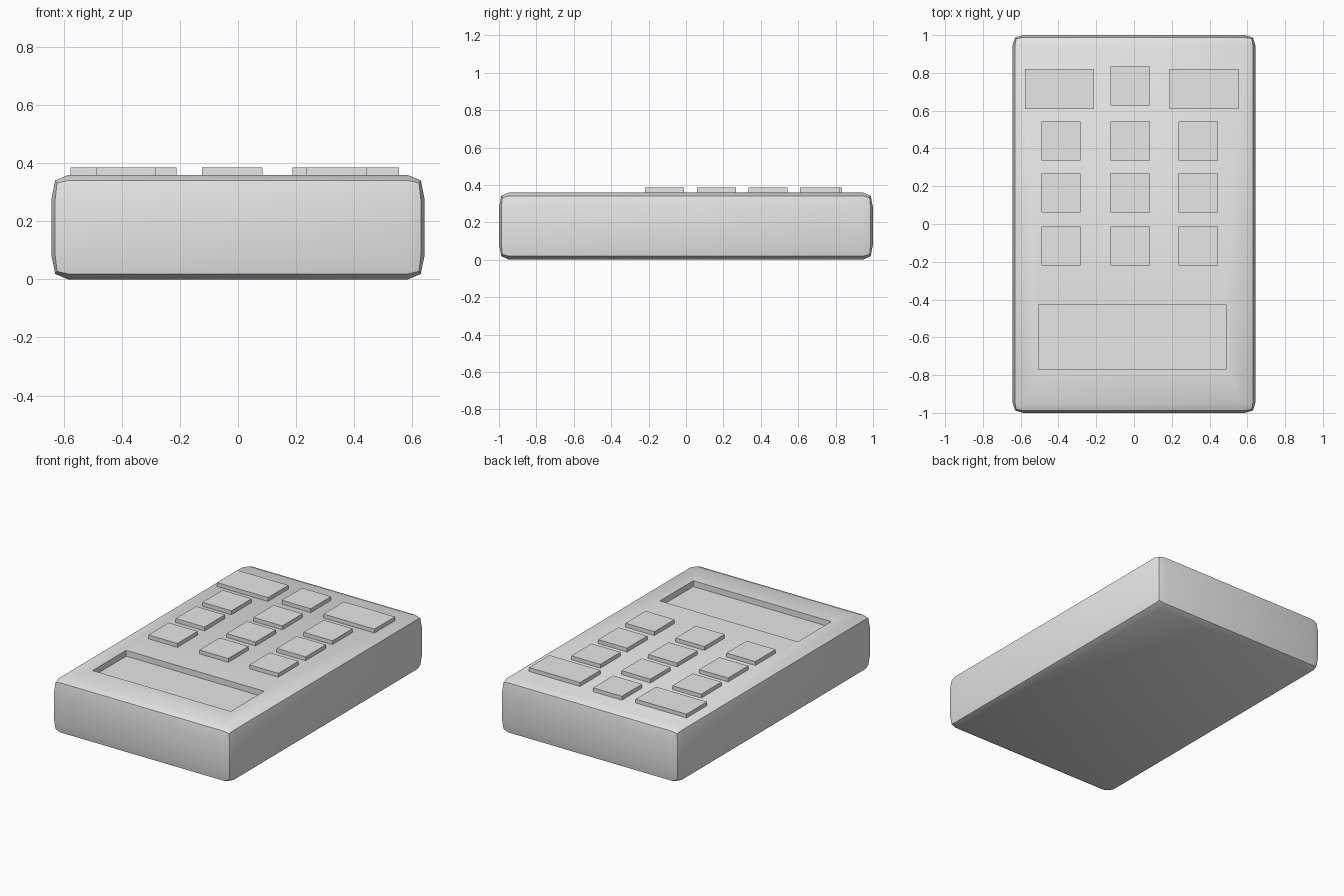
import bpy, bmesh
from math import radians
from mathutils import Matrix, Vector

cube = bpy.data.objects.get("Cube")
if cube:
    bpy.data.objects.remove(cube, do_unlink=True)

grey = bpy.data.materials.new("plain_grey")
grey.use_nodes = True
colour = (0.8, 0.8, 0.8, 1)
grey.diffuse_color = colour
grey.node_tree.nodes["Principled BSDF"].inputs["Base Color"].default_value = colour


def box(name, x, y, z, bevel=0, stretch=(1, 1, 1)):
    """Box spanning three (low, high) ranges; stretch skews the bevel width per axis."""
    bm = bmesh.new()
    size = [b - a for a, b in (x, y, z)]
    centre = Vector([(a + b) / 2 for a, b in (x, y, z)])
    bmesh.ops.create_cube(bm, size=1)
    bmesh.ops.scale(bm, vec=[s / k for s, k in zip(size, stretch)], verts=bm.verts)
    if bevel:
        bmesh.ops.bevel(bm, geom=bm.edges[:], offset=bevel, segments=2,
                        profile=0.6, affect='EDGES')
    bmesh.ops.scale(bm, vec=stretch, verts=bm.verts)
    bm.transform(Matrix.Translation(centre))
    mesh = bpy.data.meshes.new(name)
    bm.to_mesh(mesh)
    bm.free()
    mesh.materials.append(grey)
    obj = bpy.data.objects.new(name, mesh)
    bpy.context.collection.objects.link(obj)
    return obj


# Case with softened edges
case = box("case", (-0.643, 0.643), (-1, 1), (0, 0.36), 0.058, (1, 0.95, 1.45))

# Sunken screen
cutter = box("screen_cutter", (-0.505, 0.487), (-0.77, -0.427), (0.322, 0.5))
cutter.hide_render = True
recess = case.modifiers.new("screen_recess", 'BOOLEAN')
recess.operation = 'DIFFERENCE'
recess.solver = 'EXACT'
recess.object = cutter
for o in bpy.context.selected_objects:
    o.select_set(False)
case.select_set(True)
bpy.context.view_layer.objects.active = case
bpy.ops.object.modifier_apply(modifier=recess.name)
bpy.data.objects.remove(cutter, do_unlink=True)
bpy.ops.object.shade_smooth_by_angle(angle=radians(32))

# Square keys: three by three, plus one in the top row
key = 0.208
height = (0.35, 0.385)
columns = {"right": -0.49, "middle": -0.124, "left": 0.236}
rows = {"lower": -0.22, "centre": 0.06, "upper": 0.335}
for row, y in rows.items():
    for column, x in columns.items():
        box(f"{row}_{column}_key", (x, x + key), (y, y + key), height)
x = columns["middle"]
box("top_middle_key", (x, x + key), (0.627, 0.835), height)

# Wide keys in the top row
for side, x in (("right", -0.578), ("left", 0.188)):
    box(f"wide_{side}_key", (x, x + 0.366), (0.61, 0.82), height)
